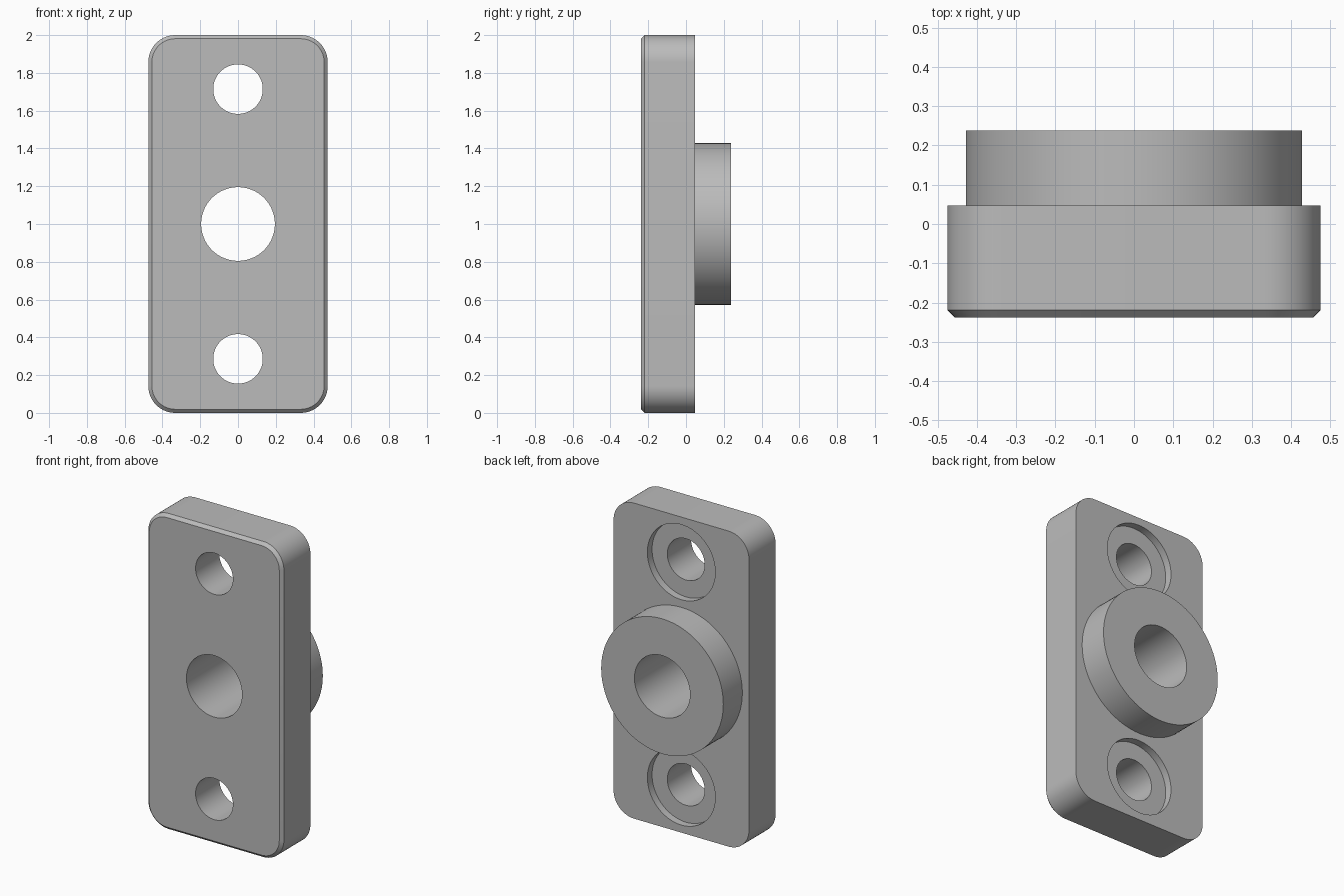
import bpy
import bmesh
import math
from mathutils import Matrix

cube = bpy.data.objects.get("Cube")
if cube:
    bpy.data.objects.remove(cube, do_unlink=True)

HALF_W, HEIGHT = 0.475, 2.0
FRONT, BACK, BOSS_BACK = -0.238, 0.047, 0.238
CORNER, CHAMFER = 0.143, 0.019
MID = HEIGHT / 2
BOLT_OFFSET = 0.714

grey = bpy.data.materials.new("plain grey")
grey.use_nodes = True
colour = (0.5, 0.5, 0.5, 1)
grey.diffuse_color = colour
grey.node_tree.nodes["Principled BSDF"].inputs["Base Color"].default_value = colour


def make_object(name, bm):
    mesh = bpy.data.meshes.new(name)
    bm.to_mesh(mesh)
    bm.free()
    mesh.materials.append(grey)
    obj = bpy.data.objects.new(name, mesh)
    bpy.context.collection.objects.link(obj)
    return obj


def cylinder_y(name, radius, y0, y1, z):
    """Cylinder along y between two depths."""
    bm = bmesh.new()
    place = Matrix.Translation((0, (y0 + y1) / 2, z)) @ Matrix.Rotation(math.pi / 2, 4, "X")
    bmesh.ops.create_cone(bm, cap_ends=True, segments=96, radius1=radius,
                          radius2=radius, depth=y1 - y0, matrix=place)
    return make_object(name, bm)


def combine(target, tool, operation):
    """Apply a boolean and discard the tool."""
    tool.hide_render = True
    mod = target.modifiers.new(operation, "BOOLEAN")
    mod.operation = operation
    mod.solver = "EXACT"
    mod.object = tool
    bpy.context.view_layer.objects.active = target
    bpy.ops.object.modifier_apply(modifier=mod.name)
    bpy.data.objects.remove(tool, do_unlink=True)


# Plate: rounded outline, chamfered front rim
bm = bmesh.new()
size = Matrix.Diagonal((2 * HALF_W, BACK - FRONT, HEIGHT, 1))
bmesh.ops.create_cube(bm, size=1, matrix=Matrix.Translation((0, (FRONT + BACK) / 2, MID)) @ size)
corners = [e for e in bm.edges if abs(e.verts[0].co.y - e.verts[1].co.y) > 0.1]
bmesh.ops.bevel(bm, geom=corners, offset=CORNER, segments=14, profile=0.5, affect="EDGES")
rim = [e for e in bm.edges if all(abs(v.co.y - FRONT) < 1e-4 for v in e.verts)]
bmesh.ops.bevel(bm, geom=rim, offset=CHAMFER, segments=1, affect="EDGES")
plate = make_object("flange_plate", bm)

# Round boss on the back, with a through bore
combine(plate, cylinder_y("boss", 0.428, BACK - 0.1, BOSS_BACK, MID), "UNION")
combine(plate, cylinder_y("bore_cutter", 0.195, -0.5, 0.5, MID), "DIFFERENCE")

# Bolt holes with shallow counterbores on the back
for side in (-1, 1):
    z = MID + side * BOLT_OFFSET
    combine(plate, cylinder_y("bolt_cutter", 0.131, -0.5, 0.5, z), "DIFFERENCE")
    combine(plate, cylinder_y("counterbore_cutter", 0.238, BACK - 0.047, 0.5, z), "DIFFERENCE")

# Smooth the round walls, keep edges sharp
bpy.ops.object.select_all(action="DESELECT")
plate.select_set(True)
bpy.context.view_layer.objects.active = plate
bpy.ops.object.shade_smooth_by_angle(angle=math.radians(30))
